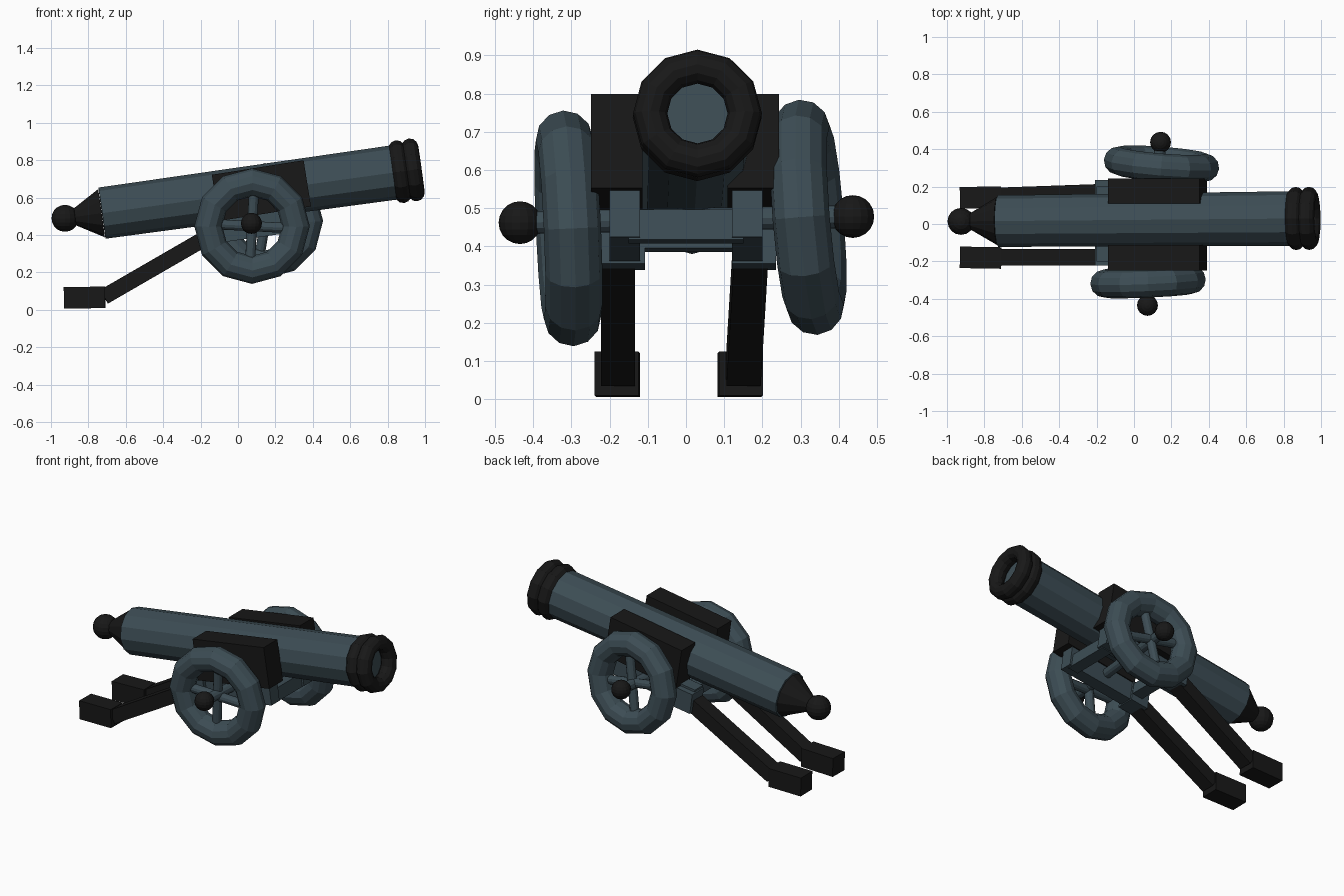
import bpy
from math import radians
from mathutils import Vector, Matrix

if "Cube" in bpy.data.objects:
    bpy.data.objects.remove(bpy.data.objects["Cube"])


def material(name, rgb):
    m = bpy.data.materials.new(name)
    m.diffuse_color = (*rgb, 1)
    m.use_nodes = True
    m.node_tree.nodes["Principled BSDF"].inputs["Base Color"].default_value = m.diffuse_color
    return m


STEEL = material("blue_steel", (0.046, 0.074, 0.09))
BLACK = material("black_iron", (0.009, 0.009, 0.009))


def finish(name, mat):
    ob = bpy.context.object
    ob.name = name
    ob.data.materials.append(mat)
    return ob


def box(name, mat, centre, size, pitch=0, yaw=0):
    bpy.ops.mesh.primitive_cube_add(size=1, location=centre)
    ob = finish(name, mat)
    ob.scale = size
    ob.rotation_euler = (0, radians(-pitch), radians(yaw))
    return ob


def rod(name, mat, a, b, r1, r2=None, sides=12):
    a, b = Vector(a), Vector(b)
    bpy.ops.mesh.primitive_cone_add(vertices=sides, radius1=r1, radius2=r1 if r2 is None else r2,
                                    depth=(b - a).length, location=(a + b) / 2)
    ob = finish(name, mat)
    ob.rotation_euler = (b - a).to_track_quat('Z', 'Y').to_euler()
    return ob


def ball(name, mat, centre, r):
    bpy.ops.mesh.primitive_uv_sphere_add(segments=16, ring_count=10, radius=r, location=centre)
    return finish(name, mat)


def ring(name, mat, centre, normal, major, minor, segs=12, minor_segs=12):
    bpy.ops.mesh.primitive_torus_add(major_segments=segs, minor_segments=minor_segs,
                                     major_radius=major, minor_radius=minor, location=centre)
    ob = finish(name, mat)
    ob.rotation_euler = Vector(normal).to_track_quat('Z', 'Y').to_euler()
    return ob


# Barrel line, pitched up and turned very slightly
TAIL = Vector((-0.925, 0.014, 0.489))
MUZZLE = Vector((0.936, 0.03, 0.748))
AXIS = (MUZZLE - TAIL).normalized()


def along(x):
    return TAIL.lerp(MUZZLE, (x - TAIL.x) / (MUZZLE.x - TAIL.x))


# Barrel, muzzle rings, breech cone and knob
rod("barrel", STEEL, along(-0.727), along(0.9), 0.138, 0.146)
ring("muzzle_ring_rear", BLACK, along(0.866), AXIS, 0.124, 0.045)
ring("muzzle_ring_front", BLACK, MUZZLE, AXIS, 0.124, 0.045)
rod("breech_cone", BLACK, along(-0.73), along(-0.89), 0.13, 0.035)
ball("breech_knob", BLACK, TAIL, 0.072)

# Cheek blocks, carriage rails, trail legs and feet on both sides
for side, s in (("near", -1), ("far", 1)):
    yaw = -1 if s < 0 else 1
    box(f"cheek_block_{side}", BLACK, (0.125, -0.181 if s < 0 else 0.176, 0.637),
        (0.497, 0.135, 0.25), 9)
    box(f"carriage_rail_{side}", STEEL, (0.085, 0.16 * s, 0.45), (0.56, 0.08, 0.13), 8)
    box(f"rail_end_{side}", STEEL, (-0.14, -0.165 if s < 0 else 0.178, 0.408),
        (0.12, 0.115, 0.125), 8)
    y_leg = -0.178 if s < 0 else 0.16
    box(f"trail_leg_{side}", BLACK, (-0.43, y_leg, 0.235), (0.66, 0.09, 0.083), 30,
        0 if s < 0 else 2)
    box(f"trail_foot_{side}", BLACK, (-0.82, -0.18 if s < 0 else 0.142, 0.065),
        (0.22, 0.115, 0.115), 1, yaw)

# Cross bars joining the rails
box("front_cross_bar", STEEL, (0.32, 0, 0.452), (0.07, 0.3, 0.08), 8)
box("rear_cross_bar", STEEL, (-0.12, 0, 0.425), (0.07, 0.36, 0.07), 8)

# Axle with round end caps
NEAR, FAR = Vector((0.072, -0.435, 0.462)), Vector((0.142, 0.437, 0.478))
rod("axle", STEEL, NEAR, FAR, 0.03)
ball("axle_cap_near", BLACK, NEAR, 0.056)
ball("axle_cap_far", BLACK, FAR, 0.056)

# Wheels with four spokes each, slightly askew
for side, centre, normal, turn in (
        ("near", Vector((0.075, -0.308, 0.447)), Vector((-0.045, 1, 0.045)), 3),
        ("far", Vector((0.147, 0.32, 0.476)), Vector((0.08, 1, 0.08)), 10)):
    normal.normalize()
    ring(f"wheel_rim_{side}", STEEL, centre, normal, 0.234, 0.075)
    up = (Vector((0, 0, 1)) - normal * normal.z).normalized()
    for i in range(2):
        arm = Matrix.Rotation(radians(90 * i + turn), 3, normal) @ up * 0.22
        rod(f"wheel_spokes_{side}_{i + 1}", STEEL, centre - arm, centre + arm, 0.027)
